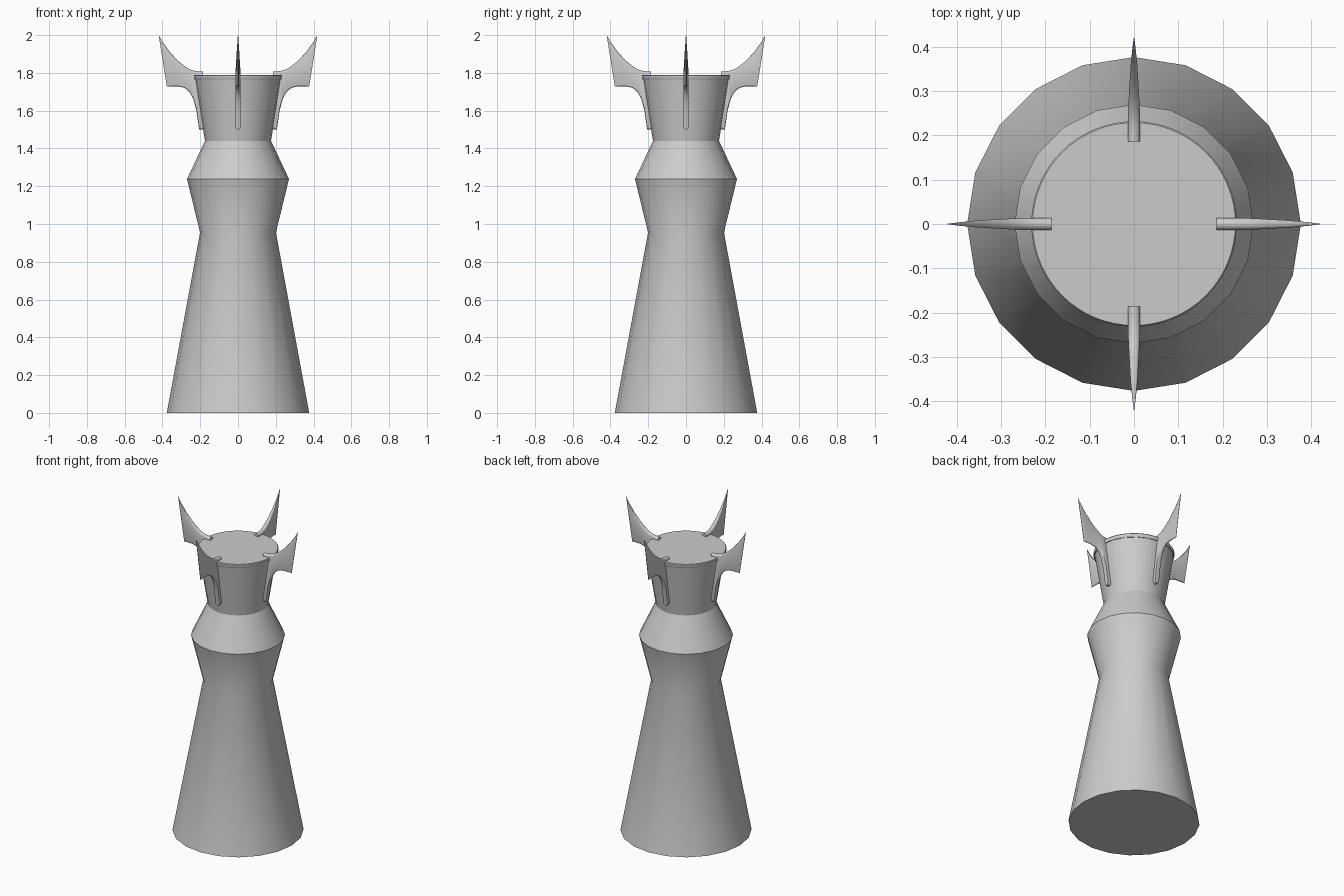
import bpy, bmesh
from math import sin, cos, pi, radians
from mathutils import Vector

if "Cube" in bpy.data.objects:
    bpy.data.objects.remove(bpy.data.objects["Cube"])


def loft(name, rings, angle):
    """Skin a list of equal-length point rings and cap both ends."""
    bm = bmesh.new()
    loops = [[bm.verts.new(p) for p in ring] for ring in rings]
    n = len(loops[0])
    for a, b in zip(loops, loops[1:]):
        for i in range(n):
            j = (i + 1) % n
            bm.faces.new((a[i], a[j], b[j], b[i]))
    bm.faces.new(loops[0][::-1])
    bm.faces.new(loops[-1])
    bmesh.ops.recalc_face_normals(bm, faces=bm.faces)
    mesh = bpy.data.meshes.new(name)
    bm.to_mesh(mesh)
    bm.free()
    ob = bpy.data.objects.new(name, mesh)
    bpy.context.collection.objects.link(ob)
    bpy.ops.object.select_all(action='DESELECT')
    ob.select_set(True)
    bpy.context.view_layer.objects.active = ob
    bpy.ops.object.shade_smooth_by_angle(angle=radians(angle))
    return ob


def turned(name, profile, sides, angle=30):
    """Lathe a list of (radius, height) pairs."""
    return loft(name, [[(r * cos(2 * pi * i / sides), r * sin(2 * pi * i / sides), z)
                        for i in range(sides)] for r, z in profile], angle)


# tapered tower body with bulge and flared neck
turned("tower_body", [(0.377, 0), (0.201, 0.955), (0.27, 1.238),
                      (0.175, 1.44), (0.228, 1.775)], 20)

# round lid on the neck
turned("top_lid", [(0.228, 1.765), (0.232, 1.772), (0.232, 1.786), (0.229, 1.79)], 64)

# horn sections, wall to tip: upper edge (r, z), lower edge (r, z), half thickness
sections = [
    ((0.186, 1.807), (0.186, 1.50), 0.014),
    ((0.206, 1.808), (0.206, 1.50), 0.014),
    ((0.225, 1.810), (0.220, 1.60), 0.014),
    ((0.255, 1.818), (0.238, 1.665), 0.0135),
    ((0.285, 1.838), (0.258, 1.70), 0.012),
    ((0.320, 1.866), (0.284, 1.721), 0.010),
    ((0.360, 1.910), (0.320, 1.729), 0.0075),
    ((0.395, 1.957), (0.355, 1.729), 0.004),
    ((0.420, 2.000), (0.377, 1.728), 0.0008),
]


def horn_ring(upper, lower, t):
    """Flat section with rounded upper and lower ends."""
    u, l = Vector((upper[0], 0, upper[1])), Vector((lower[0], 0, lower[1]))
    d = (u - l).normalized()
    side = Vector((0, 1, 0))
    ring = []
    for end, s in ((u - d * t, 1), (l + d * t, -1)):
        for k in range(7):
            a = pi * k / 6
            ring.append(end + s * t * (side * cos(a) + d * sin(a)))
    return ring


# four horns around the rim
for i, where in enumerate(("right", "back", "left", "front")):
    horn = loft(where + "_horn", [horn_ring(*s) for s in sections], 40)
    horn.rotation_euler.z = i * pi / 2
